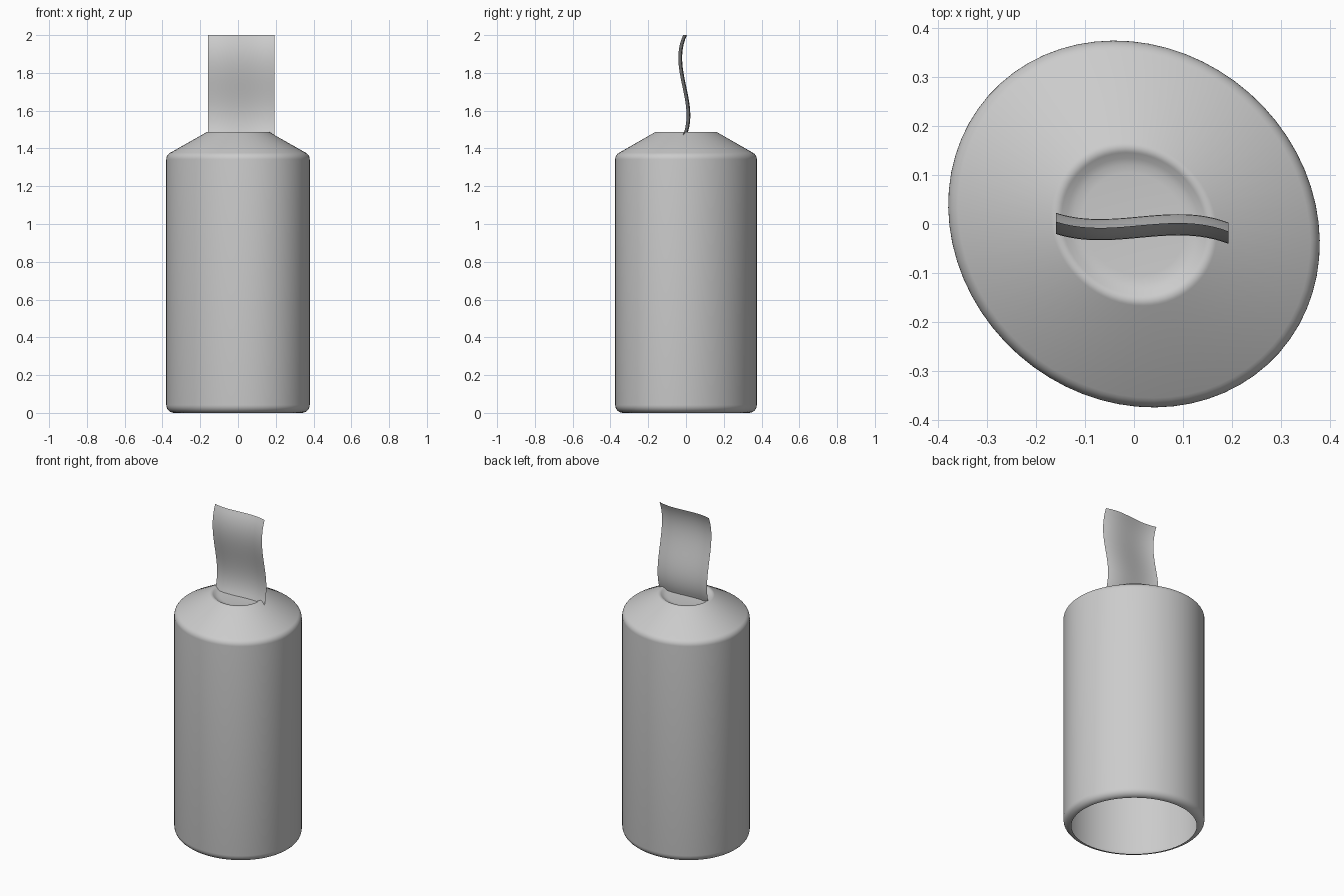
import bpy, bmesh, math

cube = bpy.data.objects.get("Cube")
if cube:
    bpy.data.objects.remove(cube, do_unlink=True)

grey = bpy.data.materials.new("plain grey")
grey.use_nodes = True
colour = (0.6, 0.6, 0.6, 1)
grey.diffuse_color = colour
grey.node_tree.nodes["Principled BSDF"].inputs["Base Color"].default_value = colour


def add_grid(name, rows, closed):
    """Skin a list of equally long point rows into a smooth surface."""
    bm = bmesh.new()
    rings = [[bm.verts.new(p) for p in row] for row in rows]
    count = len(rows[0])
    for low, high in zip(rings, rings[1:]):
        for i in range(count if closed else count - 1):
            j = (i + 1) % count
            bm.faces.new((low[i], low[j], high[j], high[i]))
    if closed:
        bm.faces.new(rings[-1])
    mesh = bpy.data.meshes.new(name)
    bm.to_mesh(mesh)
    bm.free()
    mesh.materials.append(grey)
    obj = bpy.data.objects.new(name, mesh)
    bpy.context.collection.objects.link(obj)
    bpy.ops.object.select_all(action="DESELECT")
    obj.select_set(True)
    bpy.context.view_layer.objects.active = obj
    bpy.ops.object.shade_smooth_by_angle(angle=math.radians(40))
    return obj


def arc(r, z, radius, start, end, steps=6):
    """Rounded corner of the profile, angles in degrees."""
    angles = [math.radians(start + (end - start) * i / steps) for i in range(steps + 1)]
    return [(r + radius * math.cos(a), z + radius * math.sin(a)) for a in angles]


# Bottle: open underneath, rounded base, sloping shoulder, shallow dished top
profile = arc(0.335, 0.042, 0.042, -90, 0)
profile += arc(0.337, 1.342, 0.04, 0, 59)
profile += arc(0.158, 1.467, 0.02, 59, 125)
profile += [(0.135, 1.476), (0.122, 1.471), (0.105, 1.469)]

# The cross-section is a slightly squashed circle, turned about the axis
LONG, SHORT, TURN, SIDES = 1.053, 0.947, math.radians(-41.5), 64


def section(r, z):
    ring = []
    for i in range(SIDES):
        a = 2 * math.pi * i / SIDES
        u, v = r * LONG * math.cos(a), r * SHORT * math.sin(a)
        ring.append((u * math.cos(TURN) - v * math.sin(TURN),
                     u * math.sin(TURN) + v * math.cos(TURN), z))
    return ring


add_grid("bottle_body", [section(r, z) for r, z in profile], True)


# Wavy strip standing on the top
def strip_point(s, t):
    across = 0.005 - 0.02 * s + 0.21 * s * (s - 0.45) * (1 - s)
    upward = -0.45 * t * (t - 0.45) * (1 - t)
    return (-0.16 + 0.353 * s, across + upward, 1.472 + 0.528 * t)


N = 24
add_grid("wavy_strip",
         [[strip_point(i / N, j / N) for i in range(N + 1)] for j in range(N + 1)], False)
